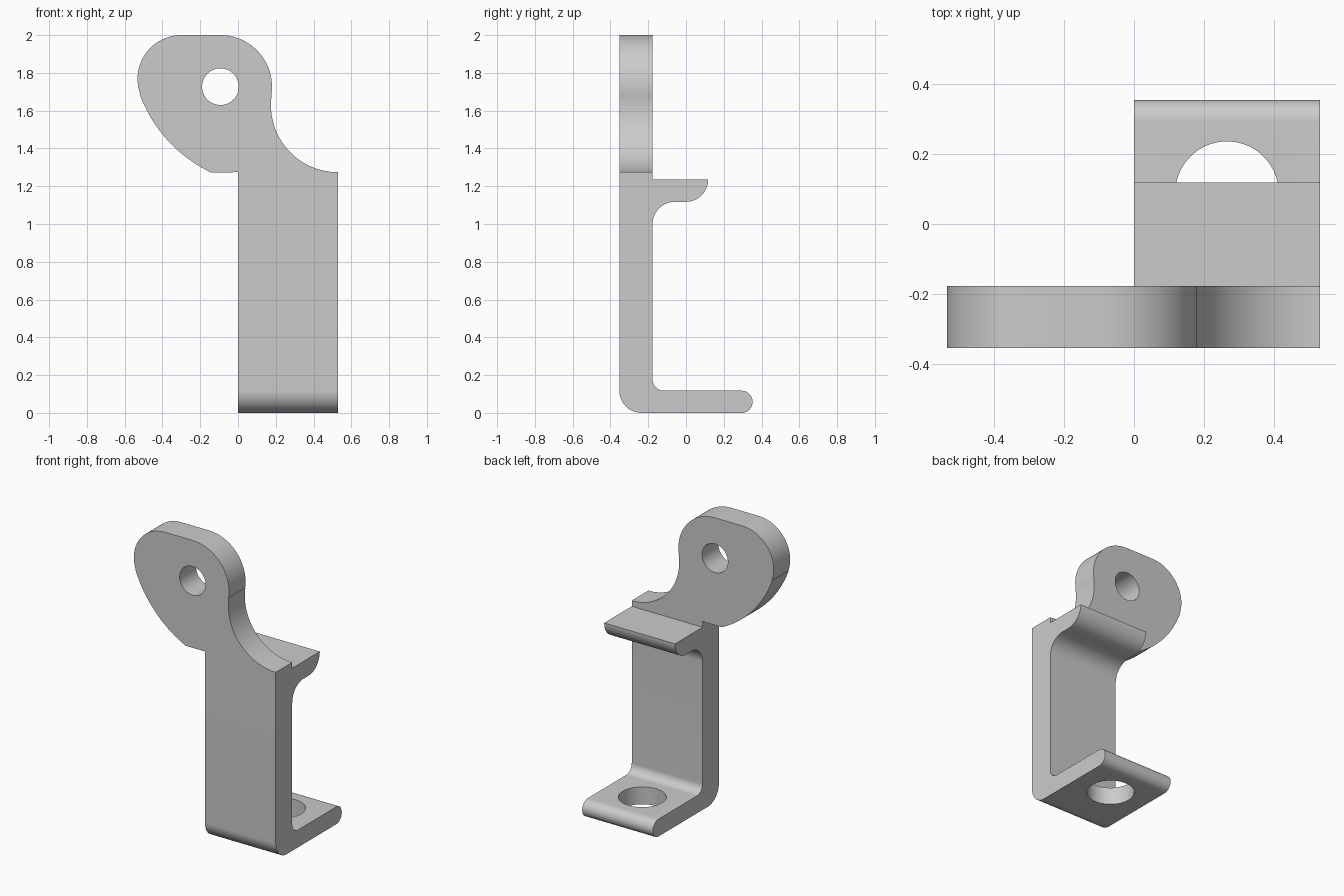
import bpy
import bmesh
from math import cos, sin, radians
from mathutils import Matrix, Vector

cube = bpy.data.objects.get("Cube")
if cube:
    bpy.data.objects.remove(cube)

U = 2 / 34                      # design unit of the bracket
W, T, D = 9 * U, 3 * U, 6 * U   # width, wall thickness, half depth

grey = bpy.data.materials.new("plain grey")
grey.use_nodes = True
grey.diffuse_color = (0.6, 0.6, 0.6, 1)
grey.node_tree.nodes["Principled BSDF"].inputs["Base Color"].default_value = (0.6, 0.6, 0.6, 1)


def arc(cx, cz, r, start, end, steps=20):
    angles = [radians(start + (end - start) * i / steps) for i in range(steps + 1)]
    return [(cx + r * cos(a), cz + r * sin(a)) for a in angles]


def finish(name, bm):
    bmesh.ops.remove_doubles(bm, verts=bm.verts, dist=1e-5)
    bmesh.ops.recalc_face_normals(bm, faces=bm.faces)
    mesh = bpy.data.meshes.new(name)
    bm.to_mesh(mesh)
    bm.free()
    mesh.materials.append(grey)
    obj = bpy.data.objects.new(name, mesh)
    bpy.context.collection.objects.link(obj)
    return obj


def extrude(name, points, offset):
    bm = bmesh.new()
    verts = [bm.verts.new(p) for p in points]
    bmesh.ops.remove_doubles(bm, verts=verts, dist=1e-5)
    face = bm.faces.new([v for v in verts if v.is_valid])
    new = bmesh.ops.extrude_face_region(bm, geom=[face], use_keep_orig=True)["geom"]
    bmesh.ops.translate(bm, vec=Vector(offset),
                        verts=[g for g in new if isinstance(g, bmesh.types.BMVert)])
    return finish(name, bm)


def drill(name, centre, radius, axis):
    bm = bmesh.new()
    turn = Matrix.Rotation(radians(90), 4, 'X') if axis == 'Y' else Matrix()
    bmesh.ops.create_cone(bm, cap_ends=True, segments=64, radius1=radius, radius2=radius,
                          depth=0.5, matrix=Matrix.Translation(centre) @ turn)
    return finish(name, bm)


def combine(obj, other, operation):
    mod = obj.modifiers.new(operation, 'BOOLEAN')
    mod.operation, mod.solver, mod.object = operation, 'EXACT', other
    bpy.context.view_layer.objects.active = obj
    bpy.ops.object.modifier_apply(modifier=mod.name)
    bpy.data.objects.remove(other)


# Upright with foot and rear shelf: side profile (y, z)
top = 1.274
side = [(-D, top)]
side += arc(-D + 2 * U, 2 * U, 2 * U, 180, 270)         # outer bend
side += arc(D - U, U, U, -90, 90)                       # rounded foot tip
side += arc(-D + T + U, 3 * U, U, 270, 180)             # inner bend
side += arc(-D + T + 2 * U, 17 * U, 2 * U, 180, 90)     # fillet under shelf
side += arc(0, 21 * U, 2 * U, -90, 0)                   # rounded shelf edge
side += [(-D + T, 21 * U), (-D + T, top)]
bracket = extrude("bracket", [(0, y, z) for y, z in side], (W, 0, 0))

# Pivot head: front profile (x, z), overlapping the upright
head = [(0, 1.1), (W, 1.1)]
head += arc(W, top + 0.355, 0.355, 270, 171, 32)        # concave neck
head += arc(-0.093, 1.727, 0.273, -9, 90, 32)           # right lobe
head += arc(-0.3, 1.768, 0.232, 90, 200, 32)            # left lobe
head += arc(0.176, 1.943, 0.742, 200, 244.4, 24)        # long sloping edge
head += [(0, top)]
pivot = extrude("pivot_head", [(x, -D, z) for x, z in head], (0, T, 0))

combine(bracket, pivot, 'UNION')
combine(bracket, drill("pivot_hole", (-0.093, -D, 1.727), 0.097, 'Y'), 'DIFFERENCE')
combine(bracket, drill("foot_hole", (W / 2, 1.5 * U, 0), 2.5 * U, 'Z'), 'DIFFERENCE')

bpy.ops.object.select_all(action='DESELECT')
bracket.select_set(True)
bpy.context.view_layer.objects.active = bracket
bpy.ops.object.shade_smooth_by_angle(angle=radians(30))
